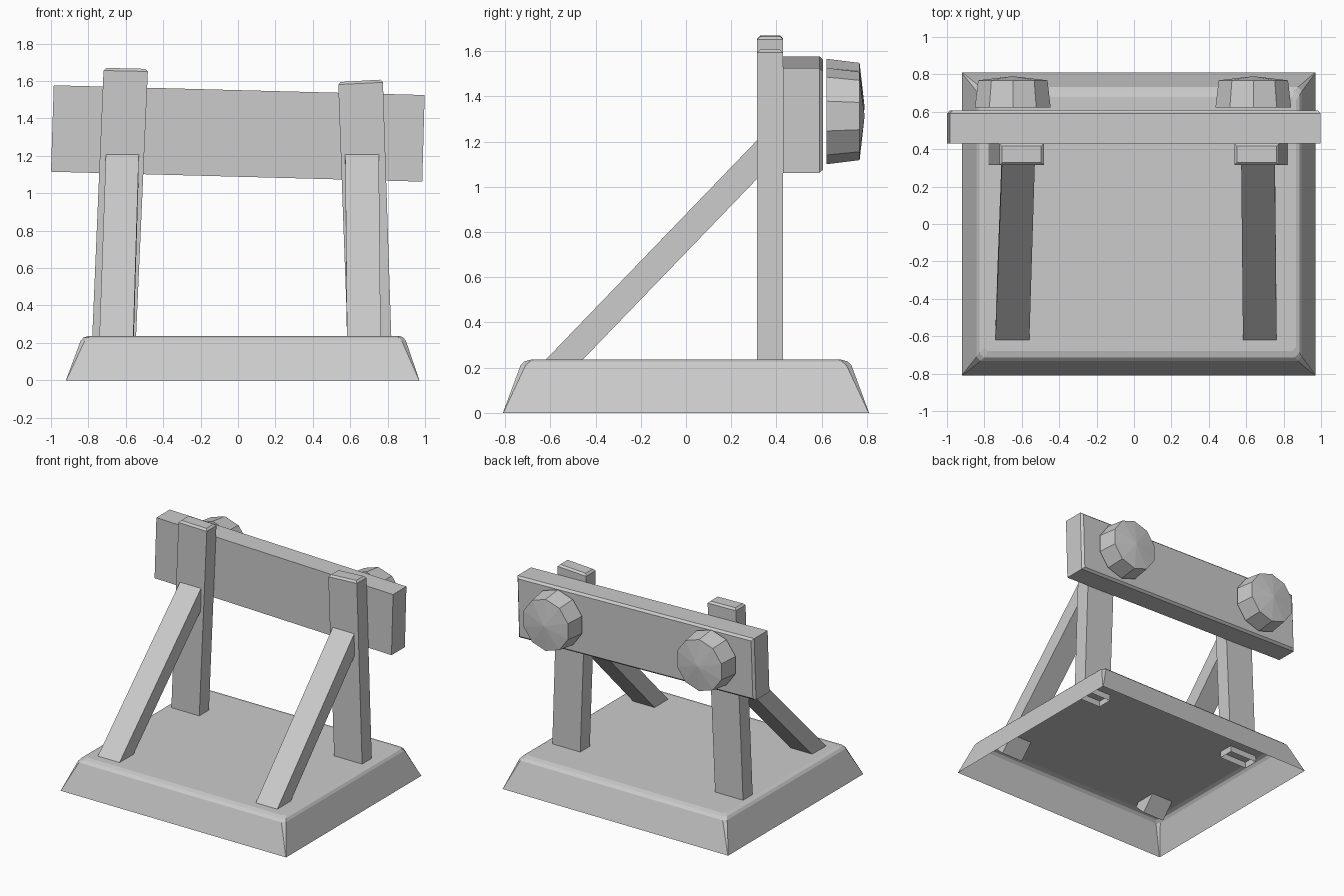
import bpy, bmesh
from math import sin, cos, pi

if "Cube" in bpy.data.objects:
    bpy.data.objects.remove(bpy.data.objects["Cube"])


def loft(name, rings, cap_start=False, cap_end=True):
    """Skin a list of equal-length vertex rings into one mesh object."""
    bm = bmesh.new()
    loops = [[bm.verts.new(p) for p in r] for r in rings]
    n = len(loops[0])
    for a, b in zip(loops, loops[1:]):
        for i in range(n):
            j = (i + 1) % n
            bm.faces.new((a[i], a[j], b[j], b[i]))
    if cap_start:
        bm.faces.new(loops[0][::-1])
    if cap_end:
        bm.faces.new(loops[-1])
    bmesh.ops.recalc_face_normals(bm, faces=bm.faces[:])
    me = bpy.data.meshes.new(name)
    bm.to_mesh(me)
    bm.free()
    ob = bpy.data.objects.new(name, me)
    bpy.context.collection.objects.link(ob)
    return ob


def cut_rect(x0, x1, y, c, z):
    """Rectangle with clipped corners."""
    return [(x0 + c, -y, z), (x1 - c, -y, z), (x1, -y + c, z), (x1, y - c, z),
            (x1 - c, y, z), (x0 + c, y, z), (x0, y - c, z), (x0, -y + c, z)]


def rect(x0, x1, y0, y1, z0, z1):
    """Rectangle whose height runs from z0 at x0 to z1 at x1."""
    return [(x0, y0, z0), (x1, y0, z1), (x1, y1, z1), (x0, y1, z0)]


# Hollow base with flared sides and a softened top edge
loft("base", [cut_rect(-0.92, 0.97, 0.81, 0.002, 0),
              cut_rect(-0.842, 0.898, 0.732, 0.022, 0.21),
              cut_rect(-0.827, 0.885, 0.714, 0.025, 0.228),
              cut_rect(-0.80, 0.865, 0.68, 0.02, 0.237)])


# Leaning posts with a small bevel at the top
def post(name, b0, b1, t0, t1, z0, z1):
    e = 0.014
    loft(name, [rect(b0, b1, 0.315, 0.43, 0.19, 0.19),
                rect(t0, t1, 0.315, 0.43, z0 - e, z1 - e),
                rect(t0 + e, t1 - e, 0.315 + e, 0.43 - e, z0, z1)])


post("left_post", -0.781, -0.547, -0.719, -0.482, 1.67, 1.665)
post("right_post", 0.587, 0.821, 0.536, 0.775, 1.595, 1.607)


# Diagonal braces
def brace(name, b0, b1, t0, t1):
    def ring(x0, x1, y, z):
        return [(x0, y, z), (x1, y, z),
                (x1, y + 0.085, z - 0.082), (x0, y + 0.085, z - 0.082)]
    loft(name, [ring(b0, b1, -0.645, 0.21), ring(t0, t1, 0.33, 1.222)])


brace("left_brace", -0.742, -0.56, -0.706, -0.53)
brace("right_brace", 0.583, 0.763, 0.573, 0.753)


# Crossbeam, slightly crooked, back edges bevelled
def beam_ring(y, e):
    return [(-1.0 + e, y, 1.115 + e), (0.985 - e, y, 1.062 + e),
            (0.998 - e, y, 1.525 - e), (-0.985 + e, y, 1.577 - e)]


loft("crossbeam", [beam_ring(0.43, 0), beam_ring(0.59, 0),
                   beam_ring(0.607, 0.015)], cap_start=True)


# Ten-sided knobs with a shallow pointed face
def knob(name, cx, cz):
    def ring(r, y):
        return [(cx + r * sin(2 * pi * i / 10), y, cz + r * cos(2 * pi * i / 10))
                for i in range(10)]
    ob = loft(name, [ring(0.213, 0.622), ring(0.195, 0.768)])
    bm = bmesh.new()
    bm.from_mesh(ob.data)
    cap = [f for f in bm.faces if len(f.verts) == 10]
    tip = bmesh.ops.poke(bm, faces=cap)["verts"][0]
    tip.co.y = 0.79
    bm.to_mesh(ob.data)
    bm.free()


knob("left_knob", -0.648, 1.353)
knob("right_knob", 0.638, 1.313)
